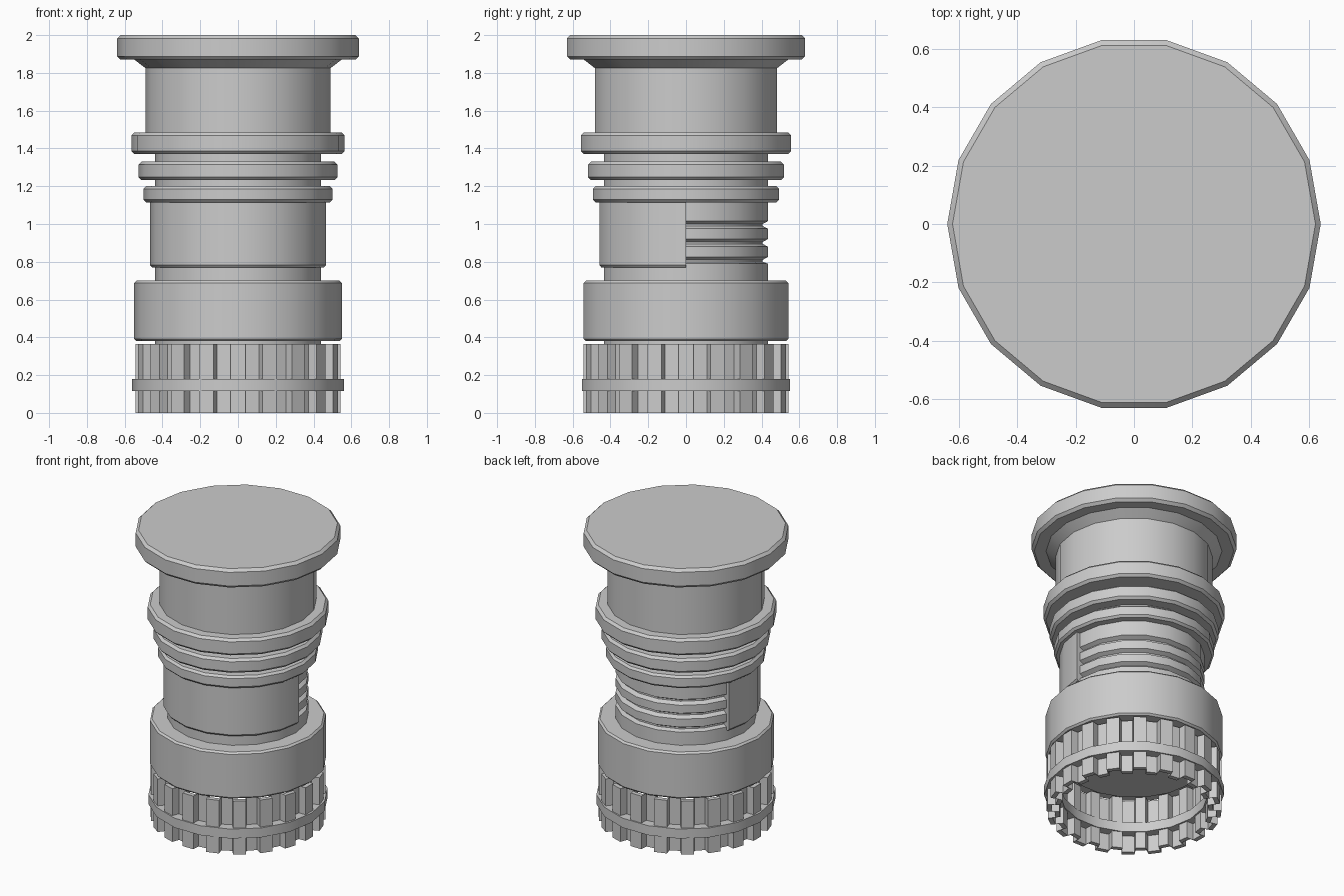
import bpy, bmesh
from math import sin, cos, radians, pi

if "Cube" in bpy.data.objects:
    bpy.data.objects.remove(bpy.data.objects["Cube"])

grey = bpy.data.materials.new("plain grey")
grey.use_nodes = True
GREY = (0.6, 0.6, 0.6, 1)
grey.diffuse_color = GREY
grey.node_tree.nodes["Principled BSDF"].inputs["Base Color"].default_value = GREY

SIDES = 18
STEP = 360 / SIDES


def finish(name, bm, smooth=30):
    bmesh.ops.recalc_face_normals(bm, faces=bm.faces)
    mesh = bpy.data.meshes.new(name)
    bm.to_mesh(mesh)
    bm.free()
    mesh.materials.append(grey)
    obj = bpy.data.objects.new(name, mesh)
    bpy.context.collection.objects.link(obj)
    bpy.ops.object.select_all(action="DESELECT")
    obj.select_set(True)
    bpy.context.view_layer.objects.active = obj
    bpy.ops.object.shade_smooth_by_angle(angle=radians(smooth))
    return obj


def lathe(name, profile, start=0, segments=SIDES, closed=False):
    """Sweep (radius, height) points around z; cap the ends of open profiles
    and the cut sides of partial sweeps."""
    bm = bmesh.new()
    full = segments == SIDES
    rings = []
    for i in range(segments if full else segments + 1):
        a = radians(start + i * STEP)
        rings.append([bm.verts.new((r * cos(a), r * sin(a), z)) for r, z in profile])
    n = len(profile)
    for i in range(segments):
        a, b = rings[i], rings[(i + 1) % len(rings)]
        for j in range(n if closed else n - 1):
            k = (j + 1) % n
            bm.faces.new((a[j], b[j], b[k], a[k]))
    if not closed:
        bm.faces.new([r[0] for r in rings])
        bm.faces.new([r[-1] for r in rings])
    if not full:
        bm.faces.new(rings[0])
        bm.faces.new(rings[-1])
    return finish(name, bm)


def disc(name, radius, low, high, bevel):
    return lathe(name, [(radius - bevel, low), (radius, low + bevel),
                        (radius, high - bevel), (radius - bevel, high)])


# Top flange, flared neck and the three stacked rings
disc("top_flange", 0.64, 1.87, 2.0, 0.018)
lathe("neck", [(0.49, 1.46), (0.49, 1.825), (0.555, 1.875)])
disc("upper_ring", 0.565, 1.37, 1.485, 0.016)
disc("middle_ring", 0.527, 1.232, 1.33, 0.016)
disc("lower_ring", 0.50, 1.115, 1.2, 0.014)

# Core with grooves left open at the back
core = [(0.44, 0.35), (0.44, 0.79)]
for z in (0.805, 0.9, 0.995):
    core += [(0.412, z - 0.005), (0.412, z + 0.005), (0.44, z + 0.02), (0.44, z + 0.075)]
core[-1] = (0.44, 1.4)
lathe("grooved_core", core)

# Sleeve wrapping the front of the core
lathe("front_sleeve", [(0.40, 0.77), (0.455, 0.77), (0.465, 0.782), (0.465, 1.13), (0.40, 1.13)],
      start=160, segments=10, closed=True)

# Broad collar
disc("collar", 0.55, 0.38, 0.70, 0.012)

# Hollow toothed skirt
TEETH, OUTER, INNER, TOP = 20, 0.545, 0.495, 0.365
bm = bmesh.new()
columns = []
for i in range(TEETH):
    for offset, r in ((-5, INNER), (-4.3, OUTER), (4.3, OUTER), (5, INNER)):
        a = 2 * pi * i / TEETH + radians(offset)
        columns.append([bm.verts.new((q * cos(a), q * sin(a), z))
                        for q, z in ((r, 0), (r, TOP), (r - 0.03, TOP), (r - 0.03, 0))])
for i, a in enumerate(columns):
    b = columns[(i + 1) % len(columns)]
    for j in range(4):
        k = (j + 1) % 4
        bm.faces.new((a[j], b[j], b[k], a[k]))
finish("toothed_skirt", bm, 15)

# Band around the skirt
lathe("skirt_band", [(0.46, 0.115), (0.56, 0.115), (0.56, 0.18), (0.46, 0.18)], closed=True)
